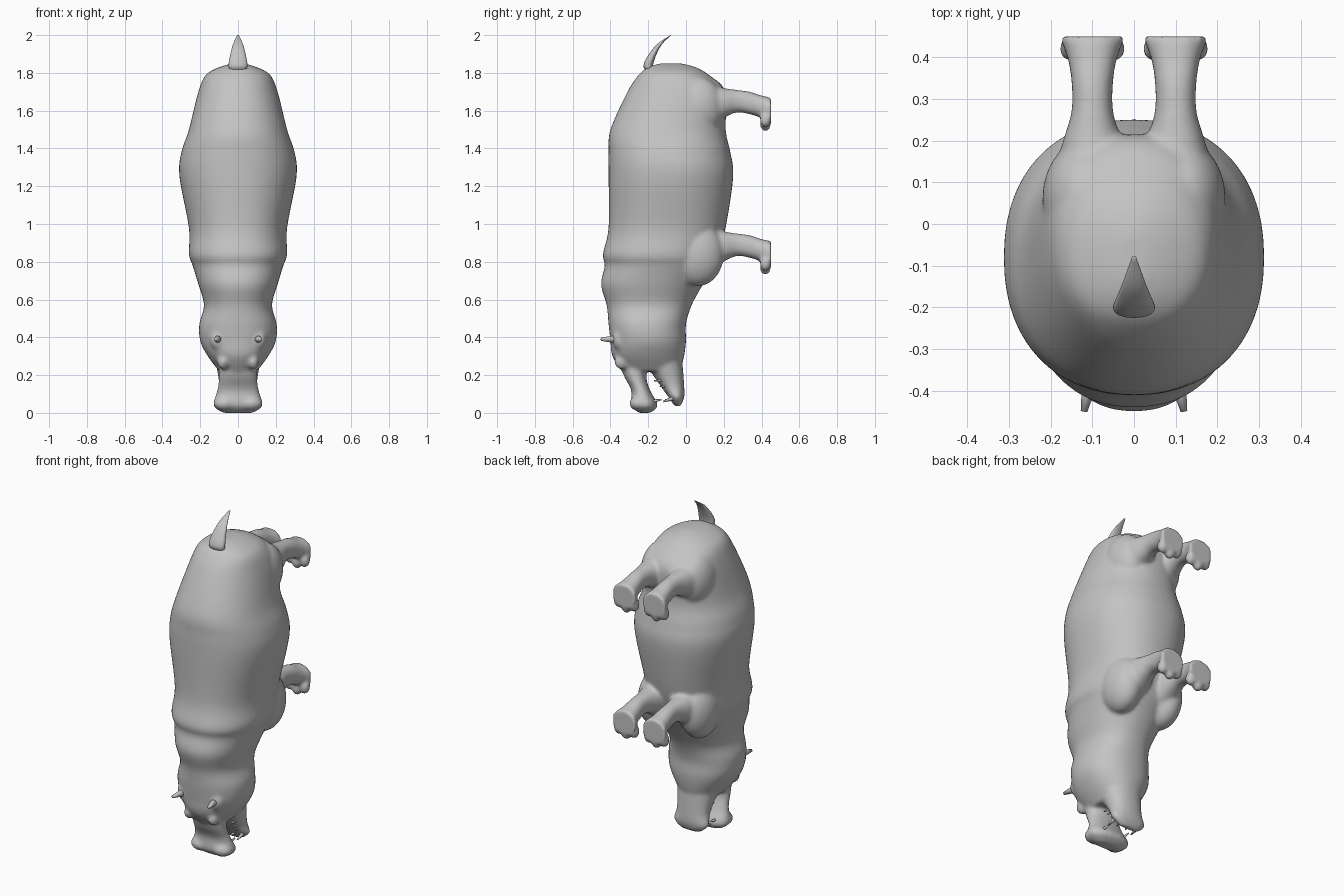
import bpy, bmesh, math
from mathutils import Vector

cube = bpy.data.objects.get("Cube")
if cube:
    bpy.data.objects.remove(cube)

grey = bpy.data.materials.new("hide_grey")
grey.use_nodes = True
grey.diffuse_color = (0.55, 0.55, 0.55, 1)
grey.node_tree.nodes["Principled BSDF"].inputs["Base Color"].default_value = grey.diffuse_color

RIGHT, BACK, UP = Vector((1, 0, 0)), Vector((0, 1, 0)), Vector((0, 0, 1))
SIDES = (-1, 1)


def smooth_rows(rows, steps=6):
    """Pass a smooth curve through the rows of a profile."""
    points = [Vector(row) for row in rows]
    padded = [points[0]] + points + [points[-1]]
    result = []
    for before, start, end, after in zip(padded, padded[1:], padded[2:], padded[3:]):
        leave, arrive = (end - before) / 2, (after - start) / 2
        for step in range(steps):
            t = step / steps
            ease = t * t * (3 - 2 * t)
            result.append(start.lerp(end, ease) + leave * t * (1 - t) ** 2
                          - arrive * t * t * (1 - t))
    return result + [points[-1]]


def full(value, power=0.9):
    """Swell a circle slightly towards a rounded square."""
    return math.copysign(abs(value) ** power, value)


def loft(bm, rings, across, sides=56):
    """Skin a stack of rounded rings given as (centre, half width, half depth)."""
    loops = []
    for centre, width, depth in rings:
        angles = [math.tau * i / sides for i in range(sides)]
        loops.append([bm.verts.new(centre + RIGHT * width * full(math.cos(angle))
                                   + across * depth * full(math.sin(angle)))
                      for angle in angles])
    faces = [bm.faces.new(loops[0]), bm.faces.new(loops[-1])]
    for low, high in zip(loops, loops[1:]):
        for i in range(sides):
            j = (i + 1) % sides
            faces.append(bm.faces.new((low[i], low[j], high[j], high[i])))
    bmesh.ops.recalc_face_normals(bm, faces=faces)


def upright(bm, profile):
    """Loft a profile of (height, front, back, half width)."""
    loft(bm, [(BACK * (front + back) / 2 + UP * z, width, (back - front) / 2)
              for z, front, back, width in smooth_rows(profile)], BACK)


def ball(bm, centre, radii):
    made = bmesh.ops.create_uvsphere(bm, u_segments=32, v_segments=20, radius=1)["verts"]
    bmesh.ops.scale(bm, vec=radii, verts=made)
    bmesh.ops.translate(bm, vec=centre, verts=made)


def peg(bm, base, tip, radius):
    """Blunt cone from base to tip."""
    base, tip = Vector(base), Vector(tip)
    way = tip - base
    made = bmesh.ops.create_cone(bm, cap_ends=True, segments=10, radius1=radius,
                                 radius2=radius / 3, depth=way.length)["verts"]
    bmesh.ops.rotate(bm, matrix=way.to_track_quat("Z", "Y").to_matrix(), verts=made)
    bmesh.ops.translate(bm, vec=(base + tip) / 2, verts=made)


def finish(name, bm):
    mesh = bpy.data.meshes.new(name)
    bm.to_mesh(mesh)
    bm.free()
    mesh.materials.append(grey)
    mesh.shade_smooth()
    part = bpy.data.objects.new(name, mesh)
    bpy.context.collection.objects.link(part)
    return part


# Barrel, neck folds and head
body = bmesh.new()
upright(body, [(0.22, -0.34, -0.03, 0.1), (0.3, -0.39, -0.01, 0.16),
               (0.38, -0.4, 0, 0.2), (0.47, -0.41, 0, 0.205),
               (0.57, -0.42, 0.03, 0.18), (0.68, -0.45, 0.09, 0.21),
               (0.78, -0.43, 0.15, 0.24), (0.84, -0.44, 0.17, 0.26),
               (0.98, -0.41, 0.21, 0.26), (1.25, -0.41, 0.25, 0.31),
               (1.38, -0.41, 0.235, 0.3), (1.5, -0.4, 0.21, 0.26),
               (1.7, -0.31, 0.21, 0.21), (1.79, -0.25, 0.12, 0.17),
               (1.83, -0.2, 0.05, 0.1), (1.85, -0.14, -0.02, 0.03)])

# Open jaws: muzzle in front, chin behind
upright(body, [(0, -0.25, -0.19, 0.08), (0.04, -0.29, -0.15, 0.13),
               (0.12, -0.29, -0.19, 0.11), (0.2, -0.33, -0.21, 0.1),
               (0.3, -0.36, -0.18, 0.1)])
upright(body, [(0.035, -0.06, -0.03, 0.06), (0.08, -0.09, -0.01, 0.11),
               (0.15, -0.14, -0.01, 0.1), (0.28, -0.23, -0.02, 0.12)])

# Legs share one shape of (reach, rise, half width, half height)
leg = smooth_rows([(0.12, -0.02, 0.09, 0.12), (0.2, 0, 0.07, 0.08),
                   (0.27, 0.01, 0.05, 0.06), (0.34, 0, 0.05, 0.06),
                   (0.4, -0.02, 0.06, 0.06), (0.45, -0.04, 0.08, 0.07)])
for side in SIDES:
    for height in (0.88, 1.64):
        foot = RIGHT * side * 0.1 + UP * height
        loft(body, [(foot + BACK * reach + UP * rise, width, depth)
                    for reach, rise, width, depth in leg], UP)
        for toe in (-1, 0, 1):
            droop = 0.11 - abs(toe) * 0.02
            ball(body, foot + RIGHT * toe * 0.05 + BACK * 0.42 - UP * droop,
                 (0.03, 0.03, 0.04))
    # Shoulder, thigh, brow, eye and nostril swellings
    ball(body, (side * 0.14, 0.06, 0.84), (0.1, 0.14, 0.17))
    ball(body, (side * 0.12, 0.06, 1.62), (0.1, 0.14, 0.16))
    ball(body, (side * 0.1, -0.35, 0.39), (0.05, 0.04, 0.06))
    ball(body, (side * 0.08, -0.34, 0.27), (0.03, 0.04, 0.04))
    ball(body, (side * 0.07, -0.25, 0.05), (0.06, 0.05, 0.04))

# Fuse the swellings into one soft hide
hide = finish("body", body)
fuse = hide.modifiers.new("Fuse", "REMESH")
fuse.mode = "VOXEL"
fuse.voxel_size = 0.009
fuse.use_smooth_shade = True
soften = hide.modifiers.new("Soften", "SMOOTH")
soften.iterations = 12

# Tail: flat blade curling over the rump
tail = bmesh.new()
blade = smooth_rows([(-0.17, 1.79, 0.03), (-0.2, 1.84, 0.05),
                     (-0.15, 1.94, 0.03), (-0.08, 2, 0.005)])
loft(tail, [(BACK * y + UP * z, width, width * 0.5) for y, z, width in blade], BACK)
finish("tail", tail)

# Ears, tusks and rows of teeth
ears, teeth = bmesh.new(), bmesh.new()
for side in SIDES:
    peg(ears, (side * 0.1, -0.35, 0.39), (side * 0.12, -0.45, 0.39), 0.025)
    peg(teeth, (side * 0.08, -0.06, 0.08), (side * 0.08, -0.12, 0.06), 0.013)
    peg(teeth, (side * 0.03, -0.06, 0.07), (side * 0.03, -0.11, 0.07), 0.01)
    peg(teeth, (side * 0.07, -0.19, 0.06), (side * 0.07, -0.13, 0.07), 0.011)
    for row in range(3):
        root = RIGHT * side * 0.07 + BACK * (-0.07 - row * 0.03) + UP * (0.11 + row * 0.03)
        peg(teeth, root, root - BACK * 0.04, 0.008)
finish("ears", ears)
finish("teeth", teeth)
